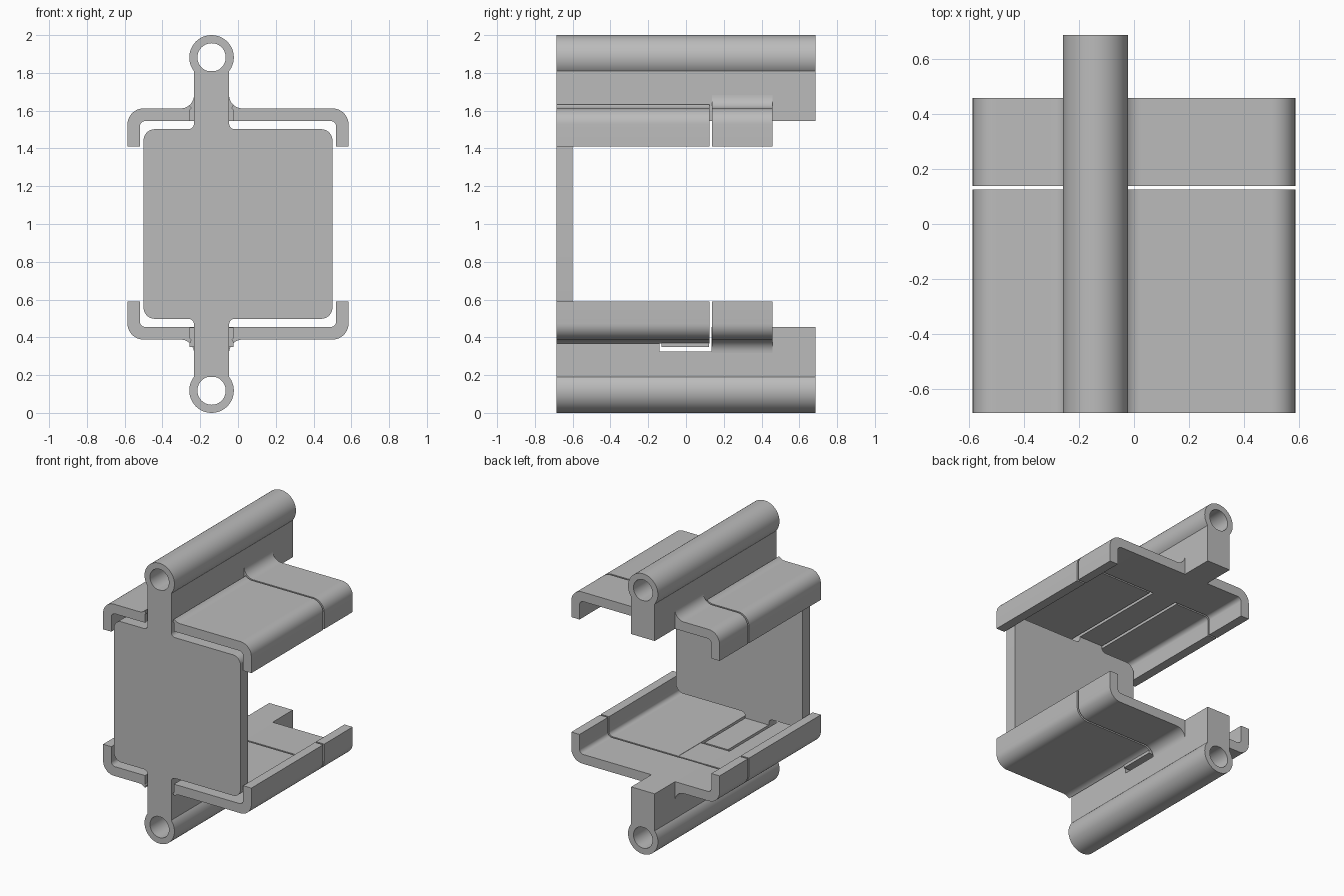
import bpy, bmesh
from math import radians, cos, sin, acos, degrees, pi

if "Cube" in bpy.data.objects:
    bpy.data.objects.remove(bpy.data.objects["Cube"])

grey = bpy.data.materials.new("plain grey")
grey.use_nodes = True
grey.diffuse_color = (0.5, 0.5, 0.5, 1)
grey.node_tree.nodes["Principled BSDF"].inputs["Base Color"].default_value = (0.5, 0.5, 0.5, 1)

FRONT, BACK = -0.685, 0.685
LEFT, RIGHT = -0.233, -0.047      # sides of the stem
MID = (LEFT + RIGHT) / 2
FILLET = 0.07


def arc(cx, cz, r, a0, a1, n=10):
    step = radians(a1 - a0) / n
    return [(cx + r * cos(radians(a0) + step * i), cz + r * sin(radians(a0) + step * i))
            for i in range(n + 1)]


def finish(bm, name):
    bmesh.ops.recalc_face_normals(bm, faces=bm.faces)
    mesh = bpy.data.meshes.new(name)
    bm.to_mesh(mesh)
    bm.free()
    obj = bpy.data.objects.new(name, mesh)
    bpy.context.collection.objects.link(obj)
    mesh.materials.append(grey)
    bpy.ops.object.select_all(action='DESELECT')
    obj.select_set(True)
    bpy.context.view_layer.objects.active = obj
    bpy.ops.object.shade_smooth_by_angle(angle=radians(30))
    return obj


def sweep(bm, faces, vec):
    new = bmesh.ops.extrude_face_region(bm, geom=faces, use_keep_orig=True)["geom"]
    bmesh.ops.translate(bm, vec=vec, verts=[v for v in new if isinstance(v, bmesh.types.BMVert)])


def prism(name, points, y0, y1, pocket=0):
    """Extrude an (x, z) outline along y, with an optional recess in its front."""
    bm = bmesh.new()
    face = bm.faces.new([bm.verts.new((x, y0, z)) for x, z in points])
    sweep(bm, [face], (0, y1 - y0, 0))
    if pocket:
        bmesh.ops.recalc_face_normals(bm, faces=bm.faces)
        bmesh.ops.inset_region(bm, faces=[face], thickness=0.02, use_even_offset=True)
        rim = bmesh.ops.extrude_face_region(bm, geom=[face])["geom"]
        bmesh.ops.translate(bm, vec=(0, pocket, 0),
                            verts=[v for v in rim if isinstance(v, bmesh.types.BMVert)])
    return finish(bm, name)


def side_prism(name, points):
    """Extrude a (y, z) outline across the width of the stem."""
    bm = bmesh.new()
    face = bm.faces.new([bm.verts.new((LEFT, y, z)) for y, z in points])
    sweep(bm, [face], (RIGHT - LEFT, 0, 0))
    return finish(bm, name)


def pipe(name, z):
    bm = bmesh.new()
    for r in (0.118, 0.075):
        bmesh.ops.create_circle(bm, segments=48, radius=r)
    faces = bmesh.ops.bridge_loops(bm, edges=bm.edges[:])["faces"]
    for v in bm.verts:
        v.co = (MID + v.co.x, FRONT, z + v.co.y)
    sweep(bm, faces, (0, BACK - FRONT, 0))
    return finish(bm, name)


def arm_outline(edge, gap):
    """Hooked arm leaving the stem at edge, cut back from it by gap."""
    stop = 180 + degrees(acos(1 - gap / FILLET))
    return ([(edge + gap, 1.545)]
            + arc(0.49, 1.515, 0.03, 90, 0)
            + [(0.52, 1.41), (0.585, 1.41)]
            + arc(0.5, 1.527, 0.085, 0, 90)
            + arc(edge + FILLET, 1.612 + FILLET, FILLET, 270, stop))


def flip(points):
    return [(a, 2 - z) for a, z in points]


# Front plate with short necks above and below
top_edge = (arc(0.44, 1.442, 0.06, 0, 90)
            + arc(RIGHT + 0.03, 1.532, 0.03, 270, 180) + [(RIGHT, 1.545), (LEFT, 1.545)]
            + arc(LEFT - 0.03, 1.532, 0.03, 360, 270)
            + arc(-0.44, 1.442, 0.06, 90, 180))
prism("front_plate", top_edge + flip(top_edge)[::-1], FRONT, -0.6)

for level in ("upper", "lower"):
    lower = level == "lower"
    place = flip if lower else list

    # Pivot tube and stem, the lower stem notched for the bridge
    pipe(level + "_tube", 0.118 if lower else 1.882)
    notch = [(0.135, 1.545), (0.135, 1.675), (-0.14, 1.675), (-0.14, 1.545)] if lower else []
    side_prism(level + "_stem", place([(FRONT, 1.545), (FRONT, 1.809),
                                       (BACK, 1.809), (BACK, 1.545)] + notch))

    # Fixed rear arms and separate front flaps on both sides
    for side, sign, edge in (("left", 1, RIGHT), ("right", -1, -LEFT)):
        for part, gap, y0, y1, pocket in (("rear_arm", 0, 0.137, 0.457, 0),
                                          ("front_flap", 0.021, FRONT, 0.125, 0.08)):
            outline = [(sign * x, z) for x, z in place(arm_outline(edge, gap))]
            prism(f"{level}_{side}_{part}", outline, y0, y1, pocket)

# Bridge joining the lower flaps through the stem notch
prism("flap_bridge", [(LEFT - 0.024, 0.35), (RIGHT + 0.024, 0.35),
                      (RIGHT + 0.024, 0.453), (LEFT - 0.024, 0.453)], -0.13, 0.123)
